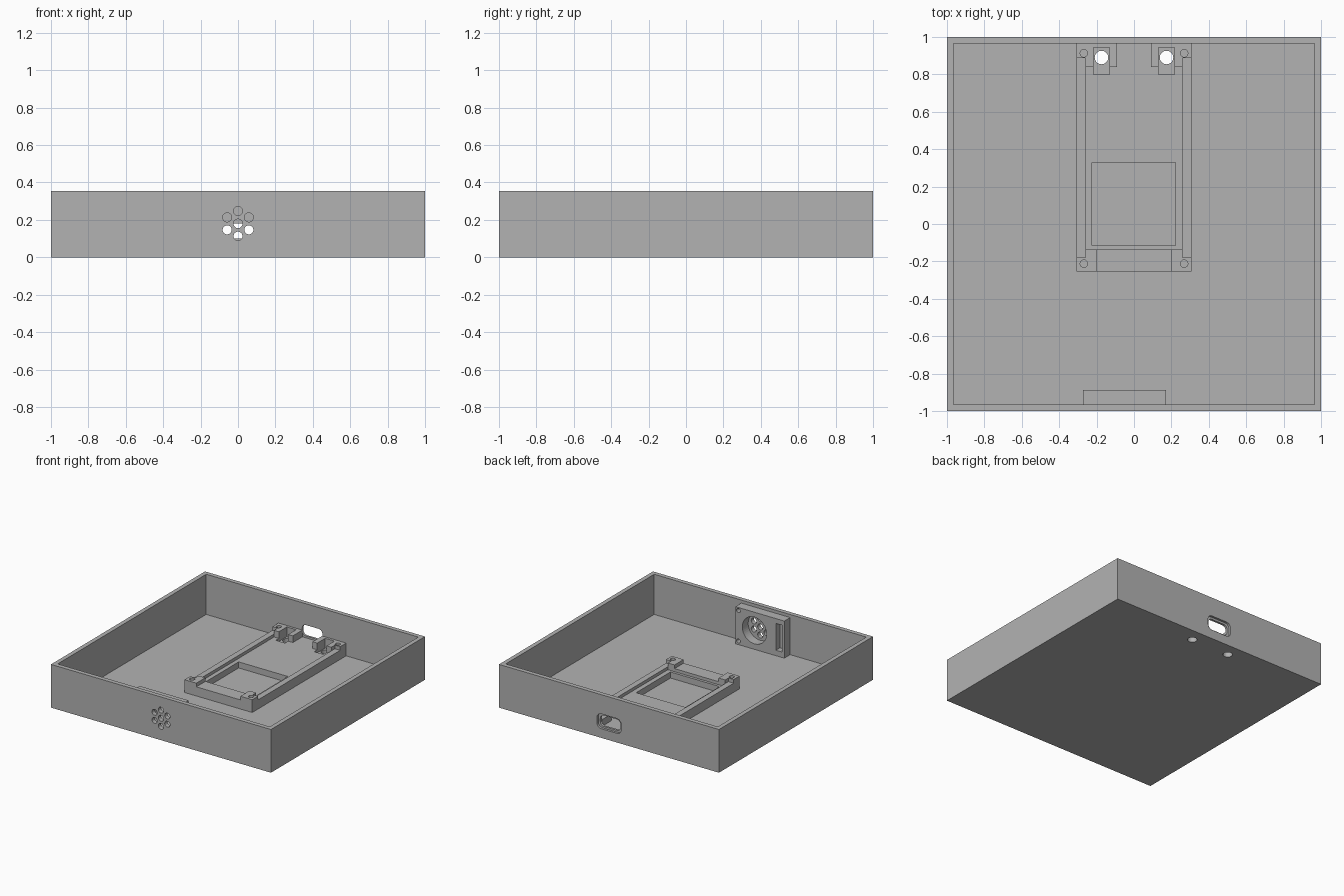
import bpy, bmesh, math
from mathutils import Matrix, Vector

if "Cube" in bpy.data.objects:
    bpy.data.objects.remove(bpy.data.objects["Cube"])

grey = bpy.data.materials.new("plain grey")
grey.diffuse_color = (0.45, 0.45, 0.45, 1)
grey.use_nodes = True
grey.node_tree.nodes["Principled BSDF"].inputs["Base Color"].default_value = grey.diffuse_color


def finish(name, bm):
    bmesh.ops.recalc_face_normals(bm, faces=bm.faces)
    me = bpy.data.meshes.new(name)
    bm.to_mesh(me)
    bm.free()
    me.materials.append(grey)
    ob = bpy.data.objects.new(name, me)
    bpy.context.collection.objects.link(ob)
    return ob


def box(name, x0, x1, y0, y1, z0, z1):
    bm = bmesh.new()
    bmesh.ops.create_cube(bm, size=1)
    for v in bm.verts:
        v.co = Vector(((x0 + x1) / 2 + v.co.x * (x1 - x0),
                       (y0 + y1) / 2 + v.co.y * (y1 - y0),
                       (z0 + z1) / 2 + v.co.z * (z1 - z0)))
    return finish(name, bm)


def rod(center, r, depth, axis="Z", sides=32):
    bm = bmesh.new()
    rot = Matrix.Rotation(math.pi / 2, 4, "X") if axis == "Y" else Matrix()
    bmesh.ops.create_cone(bm, cap_ends=True, segments=sides, radius1=r, radius2=r,
                          depth=depth, matrix=Matrix.Translation(center) @ rot)
    return finish("cutter", bm)


def rounded_slot(half_w, z0, z1, r, y0, y1):
    # rounded rectangle in the xz plane, extruded along y
    bm = bmesh.new()
    pts = []
    for i, (cx, cz) in enumerate([(half_w - r, z1 - r), (r - half_w, z1 - r),
                                  (r - half_w, z0 + r), (half_w - r, z0 + r)]):
        for k in range(9):
            a = (i + k / 8) * math.pi / 2
            pts.append(bm.verts.new((cx + r * math.cos(a), y0, cz + r * math.sin(a))))
    face = bm.faces.new(pts)
    ext = bmesh.ops.extrude_face_region(bm, geom=[face])["geom"]
    bmesh.ops.translate(bm, vec=(0, y1 - y0, 0),
                        verts=[g for g in ext if isinstance(g, bmesh.types.BMVert)])
    return finish("cutter", bm)


def cut(ob, *cutters):
    bpy.context.view_layer.objects.active = ob
    for c in cutters:
        m = ob.modifiers.new("cut", "BOOLEAN")
        m.operation, m.solver, m.object = "DIFFERENCE", "EXACT", c
        bpy.ops.object.modifier_apply(modifier=m.name)
        bpy.data.objects.remove(c)


def cbox(*dims):
    return box("cutter", *dims)


W, FLOOR, TOP = 0.964, 0.025, 0.355

# open tray with sound holes in front and a connector slot at the back
case = box("case", -1, 1, -1, 1, 0, TOP)
cut(case, cbox(-W, W, -W, W, FLOOR, 0.5))
cut(case, rod((0, -1, 0.18), 0.024, 0.2, "Y"))
for i in range(6):
    a = math.radians(30 + 60 * i)
    cut(case, rod((0.067 * math.cos(a), -1, 0.18 + 0.067 * math.sin(a)), 0.024, 0.2, "Y"))
cut(case, rounded_slot(0.11, 0.075, 0.197, 0.04, 0.982, 1.1),
    rounded_slot(0.092, 0.09, 0.18, 0.035, 0.9, 1.05))

# board holder: corner posts, lower rails, sunken bed, open window
holder = box("board_holder", -0.308, 0.308, -0.255, W, FLOOR - 0.005, 0.13)
cut(holder, cbox(-0.2, 0.2, -0.4, -0.1, 0.10, 0.3),
    cbox(-0.26, 0.26, -0.137, 0.84, 0.075, 0.3),
    cbox(-0.09, 0.09, 0.8, 1.1, 0.075, 0.3),
    cbox(-0.225, 0.222, -0.115, 0.33, -0.1, 0.3))
for s in (-1, 1):
    rail = sorted((s * 0.26, s * 0.4))
    notch = sorted((s * 0.132, s * 0.217))
    cut(holder, cbox(*rail, -0.18, 0.887, 0.10, 0.3),
        cbox(*notch, 0.8, 0.943, 0.05, 0.3),
        rod((s * 0.174, 0.89, 0), 0.036, 0.6),
        rod((s * 0.268, -0.212, 0.12), 0.02, 0.12),
        rod((s * 0.268, 0.913, 0.12), 0.02, 0.12))
    cut(case, rod((s * 0.174, 0.89, 0), 0.036, 0.2))

# speaker mount on the inside of the front wall
mount = box("speaker_mount", -0.272, 0.172, -W, -0.888, FLOOR - 0.005, 0.33)
cut(mount, rod((0, -0.92, 0.18), 0.11, 0.3, "Y", 48),
    cbox(-0.25, -0.195, -0.94, -0.8, 0.07, 0.29))
for z in (0.055, 0.305):
    cut(mount, rod((0.145, -0.888, z), 0.017, 0.1, "Y"))
